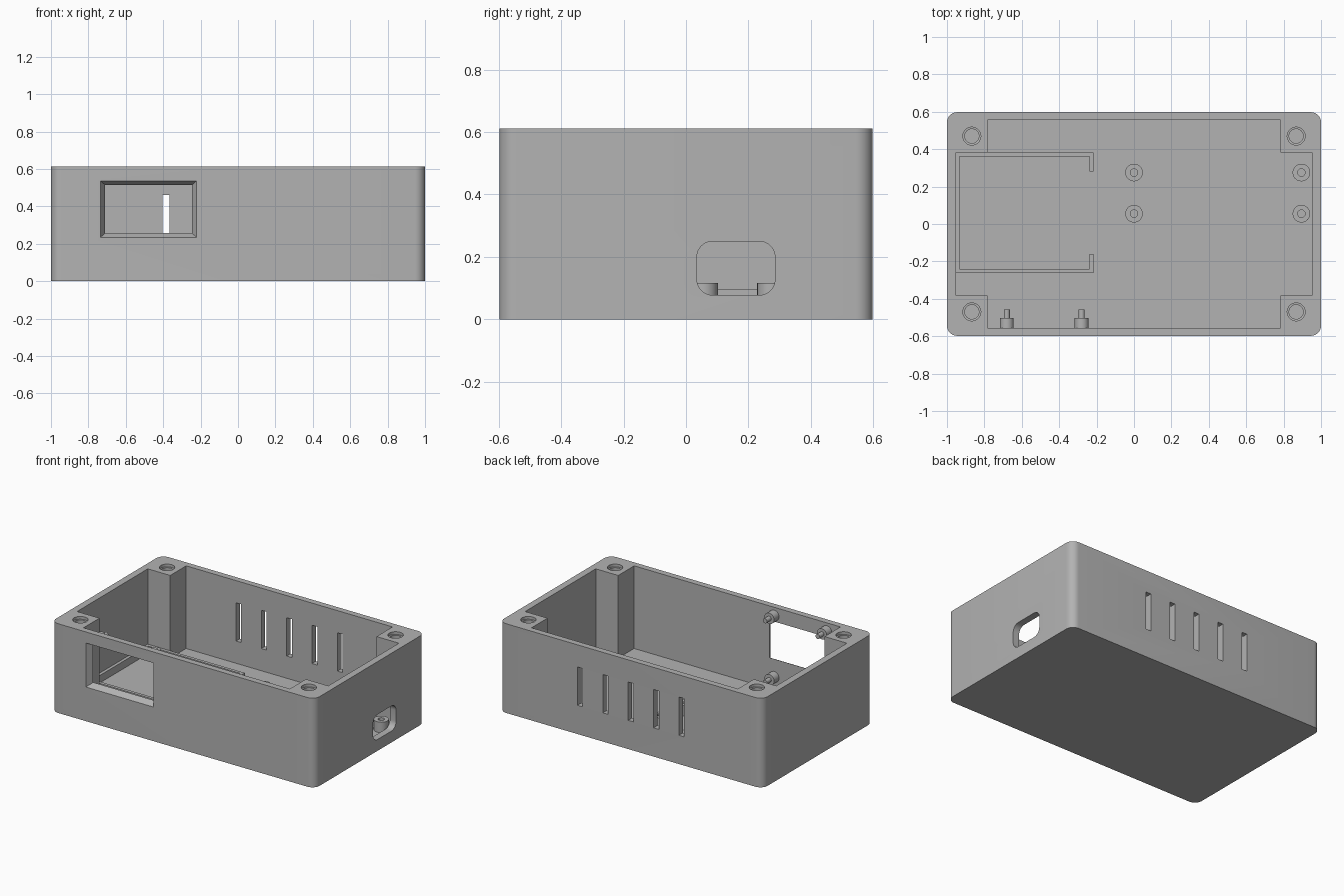
import bpy, bmesh, math
from mathutils import Vector

cube = bpy.data.objects.get("Cube")
if cube:
    bpy.data.objects.remove(cube, do_unlink=True)

grey = bpy.data.materials.new("grey plastic")
grey.use_nodes = True
colour = (0.45, 0.45, 0.45, 1)
grey.diffuse_color = colour
grey.node_tree.nodes["Principled BSDF"].inputs["Base Color"].default_value = colour

# Maps a flat outline and a depth onto the wanted direction
AXES = {
    "z": lambda a, b, d: Vector((a, b, d)),
    "x": lambda a, b, d: Vector((d, a, b)),
    "y": lambda a, b, d: Vector((a, d, b)),
}


def loft(name, rings, axis="z"):
    """Solid through (outline, depth) pairs, capped at both ends."""
    bm = bmesh.new()
    place = AXES[axis]
    loops = [[bm.verts.new(place(a, b, d)) for a, b in pts] for pts, d in rings]
    for low, high in zip(loops, loops[1:]):
        n = len(low)
        for i in range(n):
            j = (i + 1) % n
            bm.faces.new((low[i], low[j], high[j], high[i]))
    bm.faces.new(loops[0][::-1])
    bm.faces.new(loops[-1])
    bmesh.ops.recalc_face_normals(bm, faces=bm.faces)
    mesh = bpy.data.meshes.new(name)
    bm.to_mesh(mesh)
    bm.free()
    mesh.materials.append(grey)
    obj = bpy.data.objects.new(name, mesh)
    bpy.context.collection.objects.link(obj)
    return obj


def prism(name, pts, d0, d1, axis="z"):
    return loft(name, [(pts, d0), (pts, d1)], axis)


def rect(a0, a1, b0, b1):
    return [(a0, b0), (a1, b0), (a1, b1), (a0, b1)]


def circle(a, b, r, n=32):
    return [(a + r * math.cos(math.tau * i / n), b + r * math.sin(math.tau * i / n))
            for i in range(n)]


def rounded(a0, a1, b0, b1, r, n=8):
    pts = []
    centres = [(a1 - r, b1 - r), (a0 + r, b1 - r), (a0 + r, b0 + r), (a1 - r, b0 + r)]
    for k, (a, b) in enumerate(centres):
        for i in range(n + 1):
            t = math.pi / 2 * (k + i / n)
            pts.append((a + r * math.cos(t), b + r * math.sin(t)))
    return pts


def activate(obj):
    bpy.ops.object.select_all(action="DESELECT")
    obj.select_set(True)
    bpy.context.view_layer.objects.active = obj


def cut(obj, cutter):
    cutter.hide_render = True
    activate(obj)
    mod = obj.modifiers.new("cut", "BOOLEAN")
    mod.operation = "DIFFERENCE"
    mod.solver = "EXACT"
    mod.object = cutter
    bpy.ops.object.modifier_apply(modifier=mod.name)
    bpy.data.objects.remove(cutter, do_unlink=True)


def finish(obj):
    activate(obj)
    bpy.ops.object.shade_smooth_by_angle(angle=math.radians(30))


HEIGHT, FLOOR = 0.612, 0.045
X, Y = 0.953, 0.556      # inner wall faces
BX, BY = 0.783, 0.383    # inner faces of the corner blocks

# Case body with a cross-shaped cavity that leaves solid corner blocks
case = prism("case_body", rounded(-1, 1, -0.598, 0.598, 0.055), 0, HEIGHT)
cavity = [(BX, -Y), (BX, -BY), (X, -BY), (X, BY), (BX, BY), (BX, Y),
          (-BX, Y), (-BX, BY), (-X, BY), (-X, -BY), (-BX, -BY), (-BX, -Y)]
cut(case, prism("cavity_cutter", cavity, FLOOR, 1))

# Stepped screw holes in the corner blocks
for sx in (-1, 1):
    for sy in (-1, 1):
        wide = circle(sx * 0.867, sy * 0.47, 0.048)
        narrow = circle(sx * 0.867, sy * 0.47, 0.038)
        cut(case, loft("screw_hole_cutter", [
            (narrow, 0.3), (narrow, HEIGHT - 0.02),
            (wide, HEIGHT - 0.019), (wide, 0.7)]))

# Display window with sloped edges through the front wall
outer = rect(-0.735, -0.222, 0.234, 0.536)
inner = rect(-0.71, -0.246, 0.257, 0.514)
cut(case, loft("window_cutter", [(outer, -0.7), (outer, -0.598),
                                 (inner, -Y), (inner, -0.5)], "y"))

# Rounded cable port in the right wall
cut(case, prism("port_cutter", rounded(0.035, 0.285, 0.078, 0.25, 0.05), 0.9, 1.1, "x"))

# Vent slots in the back wall
for i in range(-2, 3):
    x = i * 0.1925
    cut(case, prism("vent_cutter", rect(x - 0.02, x + 0.02, 0.197, 0.46), 0.5, 0.7, "y"))
finish(case)

# Low battery tray, open on one side between two short lips
tray = [(-0.96, 0.382), (-0.216, 0.382), (-0.216, 0.28), (-0.238, 0.28),
        (-0.238, 0.36), (-0.932, 0.36), (-0.932, -0.24), (-0.238, -0.24),
        (-0.238, -0.16), (-0.216, -0.16), (-0.216, -0.262), (-0.96, -0.262)]
finish(prism("battery_tray", tray, FLOOR - 0.01, 0.096))

# Circuit board standoffs with pilot holes
for x in (0, 0.895):
    for y in (0.055, 0.275):
        post = prism("board_standoff", circle(x, y, 0.047), FLOOR - 0.01, 0.117)
        cut(post, prism("pilot_cutter", circle(x, y, 0.02), FLOOR, 0.2))
        finish(post)

# Stepped display pegs on the inside of the front wall
for x in (-0.68, -0.28):
    for z in (0.135, 0.556):
        base, pin = circle(x, z, 0.037), circle(x, z, 0.016)
        finish(loft("display_peg", [(base, -Y - 0.01), (base, -0.502),
                                    (pin, -0.502), (pin, -0.456)], "y"))
